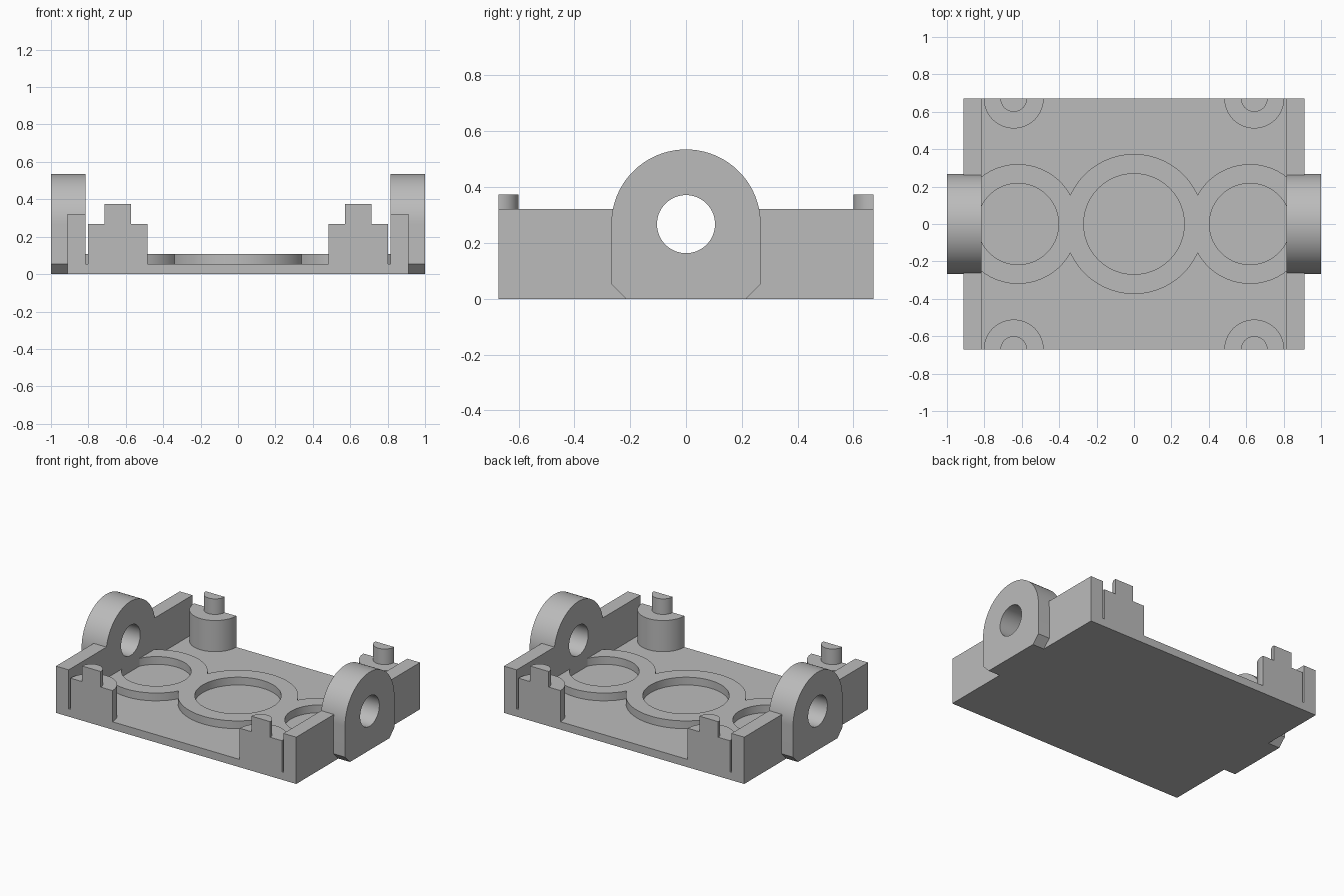
import bpy
import bmesh
from math import pi, sin, cos, acos, sqrt, radians

cube = bpy.data.objects.get("Cube")
if cube:
    bpy.data.objects.remove(cube, do_unlink=True)

grey = bpy.data.materials.new("plain grey")
grey.use_nodes = True
GREY = (0.5, 0.5, 0.5, 1)
grey.diffuse_color = GREY
grey.node_tree.nodes["Principled BSDF"].inputs["Base Color"].default_value = GREY

# Main sizes
U = 0.0535                      # plate thickness, unit of all heights
HALF_Y = 0.671
WALL_IN, WALL_OUT = 0.815, 0.912
EAR_R, HOLE_R = 5 * U, 0.104
SIDE_X = 0.62                   # centre of the outer rings


def arc(cx, cy, r, start, end, steps=48):
    return [(cx + r * cos(start + (end - start) * i / steps),
             cy + r * sin(start + (end - start) * i / steps))
            for i in range(steps + 1)]


def circle(cx, cy, r, steps=72):
    return arc(cx, cy, r, 0, 2 * pi, steps)[:-1]


def rect(u0, u1, v0, v1):
    return [(u0, v0), (u1, v0), (u1, v1), (u0, v1)]


def prism(name, loops, low, high, axis="z"):
    """Fill an outline (with optional hole loops) and extrude it along an axis."""
    bm = bmesh.new()
    for loop in loops:
        verts = [bm.verts.new((u, v, low) if axis == "z" else (low, u, v))
                 for u, v in loop]
        for i, vert in enumerate(verts):
            bm.edges.new((verts[i - 1], vert))
    bmesh.ops.triangle_fill(bm, edges=bm.edges[:], use_beauty=True)
    grown = bmesh.ops.extrude_face_region(bm, geom=bm.faces[:],
                                          use_keep_orig=True)
    d = high - low
    bmesh.ops.translate(bm, vec=(0, 0, d) if axis == "z" else (d, 0, 0),
                        verts=[g for g in grown["geom"]
                               if isinstance(g, bmesh.types.BMVert)])
    bmesh.ops.recalc_face_normals(bm, faces=bm.faces[:])
    mesh = bpy.data.meshes.new(name)
    bm.to_mesh(mesh)
    bm.free()
    mesh.shade_smooth()
    mesh.set_sharp_from_angle(angle=radians(30))
    mesh.materials.append(grey)
    obj = bpy.data.objects.new(name, mesh)
    bpy.context.collection.objects.link(obj)
    return obj


# Base plate
prism("base_plate", [rect(-WALL_OUT, WALL_OUT, -HALF_Y, HALF_Y)], 0, U)

# Three merged raised rings, ending inside the side walls
R_MID, R_SIDE = 0.374, 0.32
cross_x = (R_MID**2 - R_SIDE**2 + SIDE_X**2) / (2 * SIDE_X)
a = acos(cross_x / R_MID)
b = acos((cross_x - SIDE_X) / R_SIDE)
path = (arc(SIDE_X, 0, R_SIDE, -b, b) + arc(0, 0, R_MID, a, pi - a)
        + arc(-SIDE_X, 0, R_SIDE, pi - b, pi + b)
        + arc(0, 0, R_MID, pi + a, 2 * pi - a))
outline = []
for x, y in path:
    p = (max(-0.86, min(0.86, x)), y)
    if all(abs(p[0] - q[0]) + abs(p[1] - q[1]) > 1e-5 for q in outline):
        outline.append(p)
prism("raised_rings", [outline, circle(0, 0, 0.269),
                       circle(SIDE_X, 0, 0.217), circle(-SIDE_X, 0, 0.217)],
      U, 2 * U)

# Pivot ear profile: round top, straight sides, chamfered foot, bored hole
ear = arc(0, EAR_R, EAR_R, 0, pi, 64)
ear += [(-EAR_R, U), (U - EAR_R, 0), (EAR_R - U, 0), (EAR_R, U)]
bore = circle(0, EAR_R, HOLE_R)

for side, sx in (("left", 1), ("right", -1)):
    prism(f"{side}_pivot_ear", [ear, bore],
          *sorted((sx * WALL_IN, sx)), axis="x")
    for end, sy in (("front", -1), ("back", 1)):
        # Side wall on each side of the ear
        prism(f"{end}_{side}_wall",
              [rect(*sorted((sx * WALL_IN, sx * WALL_OUT)),
                    *sorted((sy * 0.26, sy * HALF_Y)))], U, 6 * U)
        # Half-round post and pin, flush with the plate edge
        turn = 0 if sy < 0 else pi
        for part, r, z0, z1 in (("post", 0.16, U, 5 * U),
                                ("pin", 0.071, 5 * U, 7 * U)):
            prism(f"{end}_{side}_{part}",
                  [arc(sx * 0.643, sy * HALF_Y, r, turn, turn + pi)], z0, z1)
